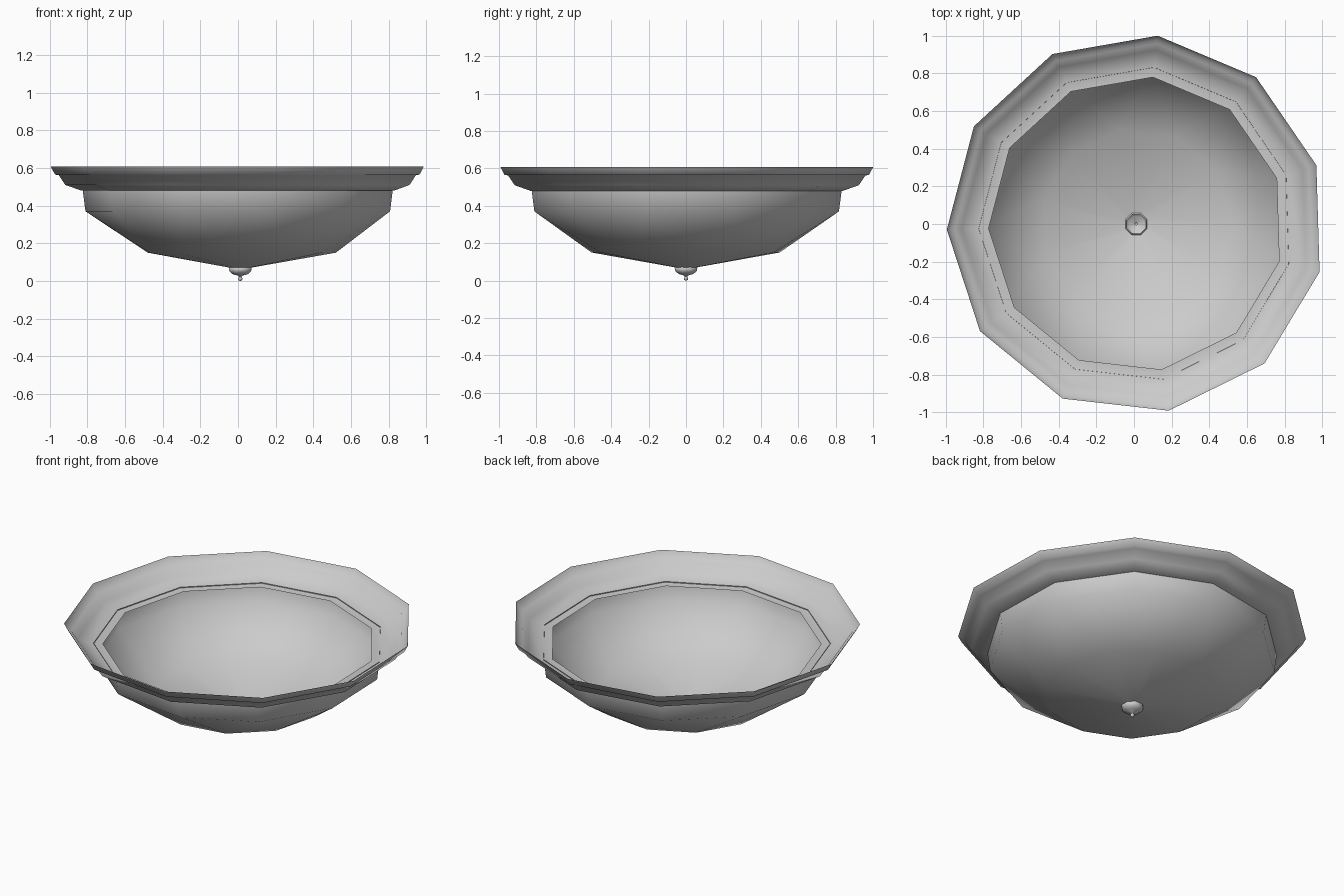
import bpy, math

if "Cube" in bpy.data.objects:
    bpy.data.objects.remove(bpy.data.objects["Cube"])

CX = 0.012            # shared axis of the lathe parts
START = math.radians(181.7)


def lathe(name, profile, sides, start, angle=40, cap=False):
    """Spin (radius, z, twist in half steps) points around the axis."""
    verts, faces = [], []
    step = 2 * math.pi / sides
    for r, z, twist in profile:
        for i in range(sides):
            a = start + step * (i + twist / 2)
            verts.append((CX + r * math.cos(a), r * math.sin(a), z))
    for k in range(len(profile) - 1):
        # a half-step twist between rings gives a triangle strip
        d = profile[k + 1][2] - profile[k][2]
        for i in range(sides):
            j = (i + 1) % sides
            a, b = k * sides + i, k * sides + j
            c, e = (k + 1) * sides + j, (k + 1) * sides + i
            if d:
                faces += [(a, e, b), (b, e, c)]
            else:
                faces.append((a, e, c, b))
    if cap:
        n = (len(profile) - 1) * sides
        faces.append(tuple(n + i for i in reversed(range(sides))))
    mesh = bpy.data.meshes.new(name)
    mesh.from_pydata(verts, [], faces)
    mesh.update()
    ob = bpy.data.objects.new(name, mesh)
    bpy.context.collection.objects.link(ob)
    bpy.ops.object.select_all(action='DESELECT')
    ob.select_set(True)
    bpy.context.view_layer.objects.active = ob
    bpy.ops.object.shade_smooth_by_angle(angle=math.radians(angle))
    return ob


# Stepped ceiling pan, open in the middle
lathe("ceiling_pan", [(1.007, 0.607, 0), (0.985, 0.565, 0), (0.965, 0.562, 0),
                      (0.93, 0.51, 0), (0.845, 0.48, 0), (0.785, 0.48, 0)],
      11, START, 75)

# Faceted glass bowl, lower ring turned by half a step
lathe("glass_bowl", [(0.838, 0.485, 0), (0.823, 0.37, 0),
                     (0.508, 0.15, 1), (0.055, 0.07, 1)], 11, START, 75)

# Small finial cup with a bead at the tip
lathe("finial", [(0.055, 0.078, 0), (0.066, 0.068, 0), (0.062, 0.05, 0),
                 (0.042, 0.035, 0), (0.014, 0.028, 0), (0.007, 0.022, 0),
                 (0.013, 0.013, 0), (0.01, 0.004, 0), (0.003, 0.0, 0)],
      8, math.radians(22.5), 60, cap=True)
